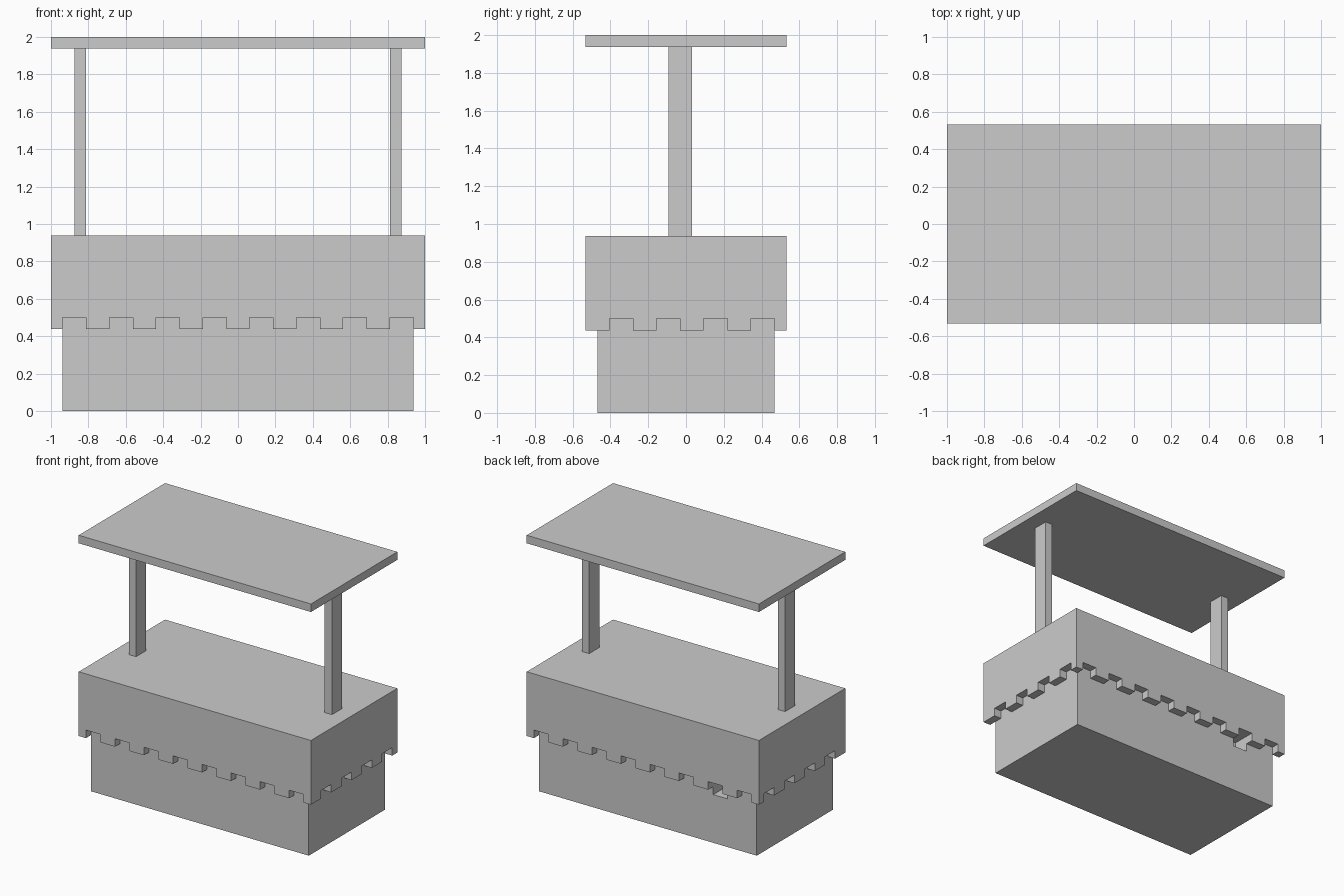
import bpy, bmesh
from mathutils import Vector

if "Cube" in bpy.data.objects:
    bpy.data.objects.remove(bpy.data.objects["Cube"])

U = 0.0625          # base module: overhang, roof and post thickness
HX, HY = 1.0, 0.53125   # half size of roof and cover


def box(name, lo, hi):
    lo, hi = Vector(lo), Vector(hi)
    bm = bmesh.new()
    bmesh.ops.create_cube(bm, size=1.0)
    bmesh.ops.scale(bm, vec=hi - lo, verts=bm.verts)
    bmesh.ops.translate(bm, vec=(lo + hi) / 2, verts=bm.verts)
    mesh = bpy.data.meshes.new(name)
    bm.to_mesh(mesh)
    bm.free()
    ob = bpy.data.objects.new(name, mesh)
    bpy.context.collection.objects.link(ob)
    return ob


def cut(target, lo, hi):
    cutter = box("cutter", lo, hi)
    mod = target.modifiers.new("cut", "BOOLEAN")
    mod.operation, mod.solver, mod.object = "DIFFERENCE", "EXACT", cutter
    bpy.context.view_layer.objects.active = target
    bpy.ops.object.modifier_apply(modifier=mod.name)
    bpy.data.objects.remove(cutter)


# Counter base, with a small recess near one end of the back
base = box("counter_base", (-HX + U, -HY + U, 0), (HX - U, HY - U, 8 * U))
cut(base, (-11 * U, HY - 3 * U, 6 * U), (-9 * U, HY + U, 9 * U))

# Cover draped over the base, hollowed where the base fits
cover = box("counter_cover", (-HX, -HY, 7 * U), (HX, HY, 15 * U))
cut(cover, (-HX + U, -HY + U, 5 * U), (HX - U, HY - U, 8 * U))

# Square notches along the hem, running through opposite sides
for k in range(8):
    x = -HX + U + 4 * U * k
    cut(cover, (x, -HY - U, 5 * U), (x + 2 * U, HY + U, 8 * U))
for k in range(4):
    y = -HY + 2 * U + 4 * U * k
    cut(cover, (-HX - U, y, 5 * U), (HX + U, y + 2 * U, 8 * U))

# Roof posts
for side, x in (("left", -14 * U), ("right", 13 * U)):
    box(side + "_post", (x, -1.5 * U, 15 * U), (x + U, 0.5 * U, 31 * U))

# Flat roof
box("roof", (-HX, -HY, 31 * U), (HX, HY, 32 * U))
